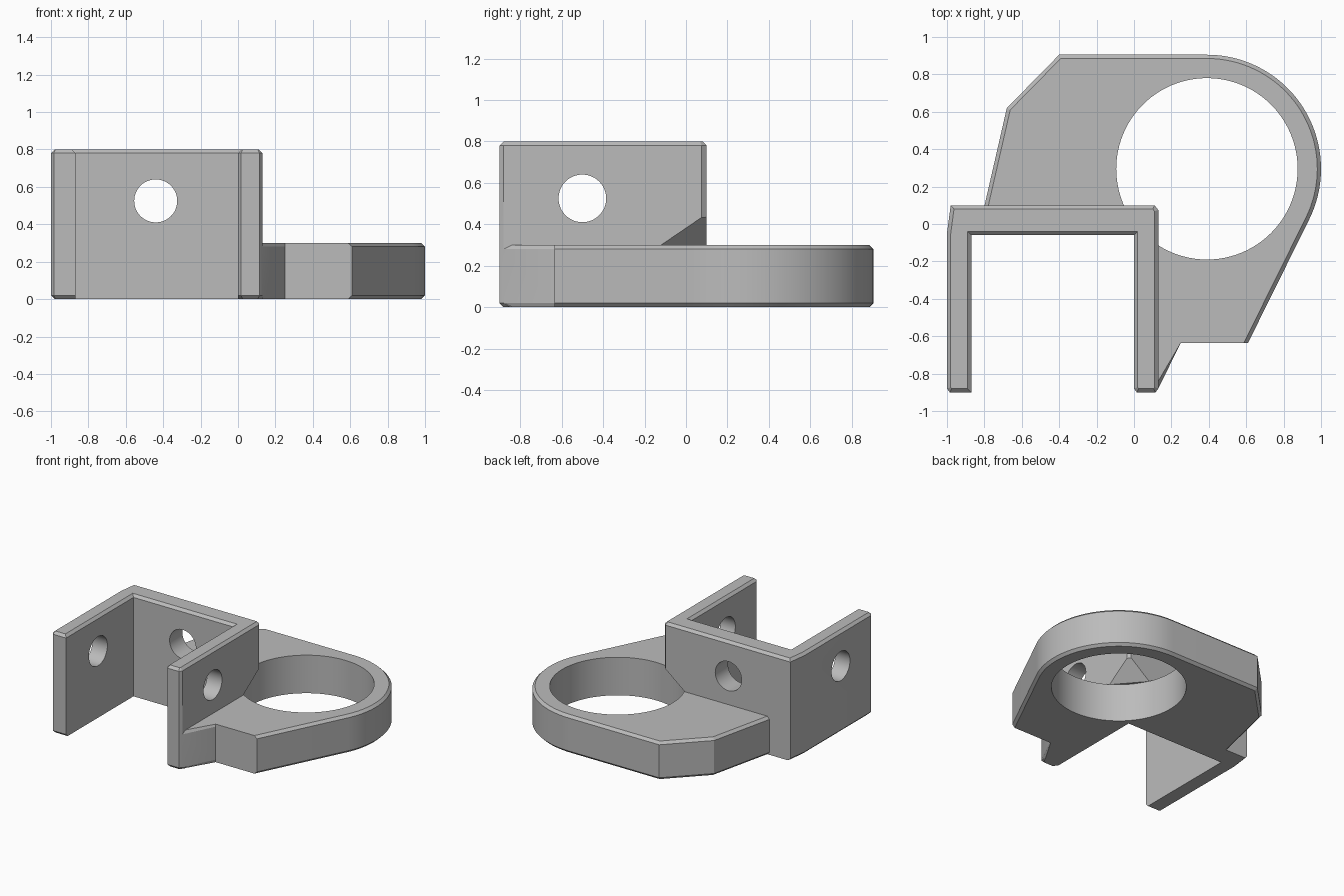
import bpy
import bmesh
from math import sin, cos, atan2, acos, hypot, pi
from mathutils import Vector

if "Cube" in bpy.data.objects:
    bpy.data.objects.remove(bpy.data.objects["Cube"], do_unlink=True)

CHAMFER = 0.02
WALL_TOP = 0.8
PLATE_TOP = 0.3
RING = Vector((0.39, 0.295))
RING_OUTER = 0.61
RING_INNER = 0.485

grey = bpy.data.materials.new("plain_grey")
grey.use_nodes = True
COLOUR = (0.5, 0.5, 0.5, 1)
grey.diffuse_color = COLOUR
grey.node_tree.nodes["Principled BSDF"].inputs["Base Color"].default_value = COLOUR


def finish(name, bm):
    bmesh.ops.recalc_face_normals(bm, faces=bm.faces)
    mesh = bpy.data.meshes.new(name)
    bm.to_mesh(mesh)
    bm.free()
    obj = bpy.data.objects.new(name, mesh)
    bpy.context.collection.objects.link(obj)
    obj.data.materials.append(grey)
    return obj


def prism(name, outline, height, chamfered):
    """Extrude an outline; chamfer the horizontal edges picked by the rule."""
    bm = bmesh.new()
    base = bm.faces.new([bm.verts.new((x, y, 0)) for x, y in outline])
    top = bmesh.ops.extrude_face_region(bm, geom=[base], use_keep_orig=True)["geom"]
    for item in top:
        if isinstance(item, bmesh.types.BMVert):
            item.co.z = height
    bmesh.ops.recalc_face_normals(bm, faces=bm.faces)
    picked = []
    for e in bm.edges:
        a, b = e.verts
        if abs(a.co.z - b.co.z) < 1e-4 and chamfered((a.co + b.co) / 2):
            picked.append(e)
    bmesh.ops.bevel(bm, geom=picked, offset=CHAMFER, offset_type='OFFSET',
                    segments=1, profile=0.5, affect='EDGES')
    return finish(name, bm)


def boolean(target, tool, operation):
    mod = target.modifiers.new(operation.lower(), 'BOOLEAN')
    mod.operation = operation
    mod.solver = 'EXACT'
    mod.object = tool
    bpy.context.view_layer.objects.active = target
    bpy.ops.object.modifier_apply(modifier=mod.name)
    bpy.data.objects.remove(tool, do_unlink=True)


def drill(target, radius, depth, location, rotation=(0, 0, 0), sides=48):
    bpy.ops.mesh.primitive_cylinder_add(vertices=sides, radius=radius, depth=depth,
                                        location=location, rotation=rotation)
    boolean(target, bpy.context.object, 'DIFFERENCE')


# Upright U-shaped walls, chamfered all round the top and at the open ends
wall_outline = [
    (-1, -0.88), (-0.985, -0.9), (-0.87, -0.9), (-0.87, -0.06), (0, -0.06),
    (0, -0.88), (0.015, -0.9), (0.115, -0.9), (0.13, -0.88),
    (0.13, 0.075), (0.11, 0.1), (-0.98, 0.1), (-1, -0.05),
]
bracket = prism("bracket", wall_outline, WALL_TOP,
                lambda m: m.z > 0.1 or m.y < -0.87 or m.x < -0.98)

# Base plate: rounded end runs tangentially into the slanted side
corner = Vector((0.61, -0.635))
d = corner - RING
tangent = atan2(d.y, d.x) + acos(RING_OUTER / hypot(d.x, d.y))
STEPS = 36
arc = []
for i in range(STEPS + 1):
    a = pi / 2 + (tangent - pi / 2) * i / STEPS
    arc.append((RING.x + RING_OUTER * cos(a), RING.y + RING_OUTER * sin(a)))
plate_outline = [(-0.815, 0.03), (-0.68, 0.62), (-0.4, 0.905)] + arc + [
    tuple(corner), (0.25, -0.635), (0.13, -0.88), (0.07, -0.8), (0.07, 0.03)]


def plate_edge(m):
    front = m.y < -0.62 and 0.25 < m.x < 0.6
    buried = m.x < 0.12 and m.y < 0.04
    return not front and not buried


plate = prism("base_plate", plate_outline, PLATE_TOP, plate_edge)
boolean(bracket, plate, 'UNION')

# Large ring opening, cut only as high as the plate
drill(bracket, RING_INNER, PLATE_TOP + 0.201, (RING.x, RING.y, (PLATE_TOP - 0.199) / 2),
      sides=96)

# Sloped relief under the wall corner that overhangs the opening
bm = bmesh.new()
low = PLATE_TOP + 0.0005
v = [bm.verts.new(p) for p in ((0.17, 0.14, low), (0.17, -0.166, low),
                               (-0.094, 0.14, low), (0.17, 0.14, 0.509))]
for skip in range(4):
    bm.faces.new([v[i] for i in range(4) if i != skip])
boolean(bracket, finish("corner_relief", bm), 'DIFFERENCE')

# Bolt holes through both side walls and the back wall
drill(bracket, 0.115, 1.6, (-0.44, -0.5, 0.525), (0, pi / 2, 0))
drill(bracket, 0.115, 0.5, (-0.44, 0.02, 0.525), (pi / 2, 0, 0))

bpy.ops.object.select_all(action='DESELECT')
bracket.select_set(True)
bpy.context.view_layer.objects.active = bracket
bpy.ops.object.shade_smooth_by_angle(angle=0.3)
